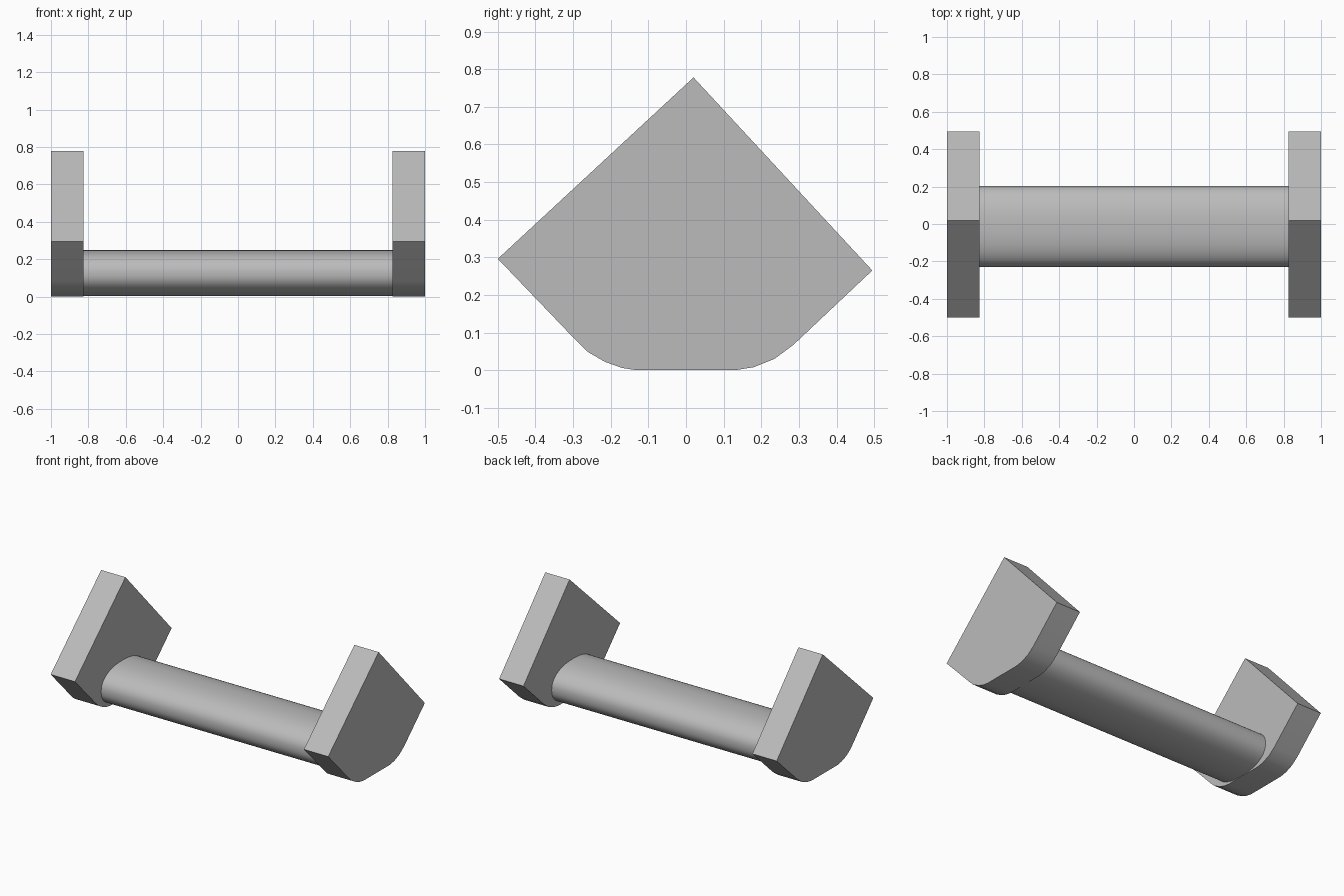
import bpy
import math

cube = bpy.data.objects.get("Cube")
if cube:
    bpy.data.objects.remove(cube, do_unlink=True)

# Single plain grey
grey = bpy.data.materials.new("plain grey")
grey.use_nodes = True
colour = (0.5, 0.5, 0.5, 1.0)
grey.diffuse_color = colour
grey.node_tree.nodes["Principled BSDF"].inputs["Base Color"].default_value = colour


def extrude_along_x(name, profile, x0, x1):
    """Closed solid from a (y, z) profile running from x0 to x1."""
    n = len(profile)
    verts = [(x, y, z) for x in (x0, x1) for y, z in profile]
    faces = [(i, (i + 1) % n, n + (i + 1) % n, n + i) for i in range(n)]
    faces += [tuple(reversed(range(n))), tuple(range(n, 2 * n))]
    mesh = bpy.data.meshes.new(name)
    mesh.from_pydata(verts, [], faces)
    mesh.materials.append(grey)
    obj = bpy.data.objects.new(name, mesh)
    bpy.context.collection.objects.link(obj)
    return obj


def smooth(obj, degrees):
    bpy.ops.object.select_all(action="DESELECT")
    obj.select_set(True)
    bpy.context.view_layer.objects.active = obj
    bpy.ops.object.shade_smooth_by_angle(angle=math.radians(degrees))


# End plates: tilted squares with a rounded, flattened foot
plate_profile = [
    (-0.13, 0.0), (0.13, 0.0), (0.18, 0.008), (0.235, 0.03), (0.285, 0.067),
    (0.495, 0.265), (0.02, 0.778), (-0.5, 0.296),
    (-0.295, 0.082), (-0.26, 0.048), (-0.215, 0.022), (-0.17, 0.006),
]
for name, x0, x1 in (("right_end_plate", -1.0, -0.825), ("left_end_plate", 0.825, 1.0)):
    smooth(extrude_along_x(name, plate_profile, x0, x1), 30)

# Connecting bar: flattened round section
HALF_WIDTH, HALF_HEIGHT, CENTRE_Y, CENTRE_Z = 0.217, 0.123, -0.013, 0.126
SIDES, ROUNDNESS = 64, 2 / 2.3


def rounded(value):
    return math.copysign(abs(value) ** ROUNDNESS, value)


bar_profile = []
for i in range(SIDES):
    a = 2 * math.pi * i / SIDES
    bar_profile.append((CENTRE_Y + HALF_WIDTH * rounded(math.cos(a)),
                        CENTRE_Z + HALF_HEIGHT * rounded(math.sin(a))))
smooth(extrude_along_x("connecting_bar", bar_profile, -0.83, 0.83), 40)
